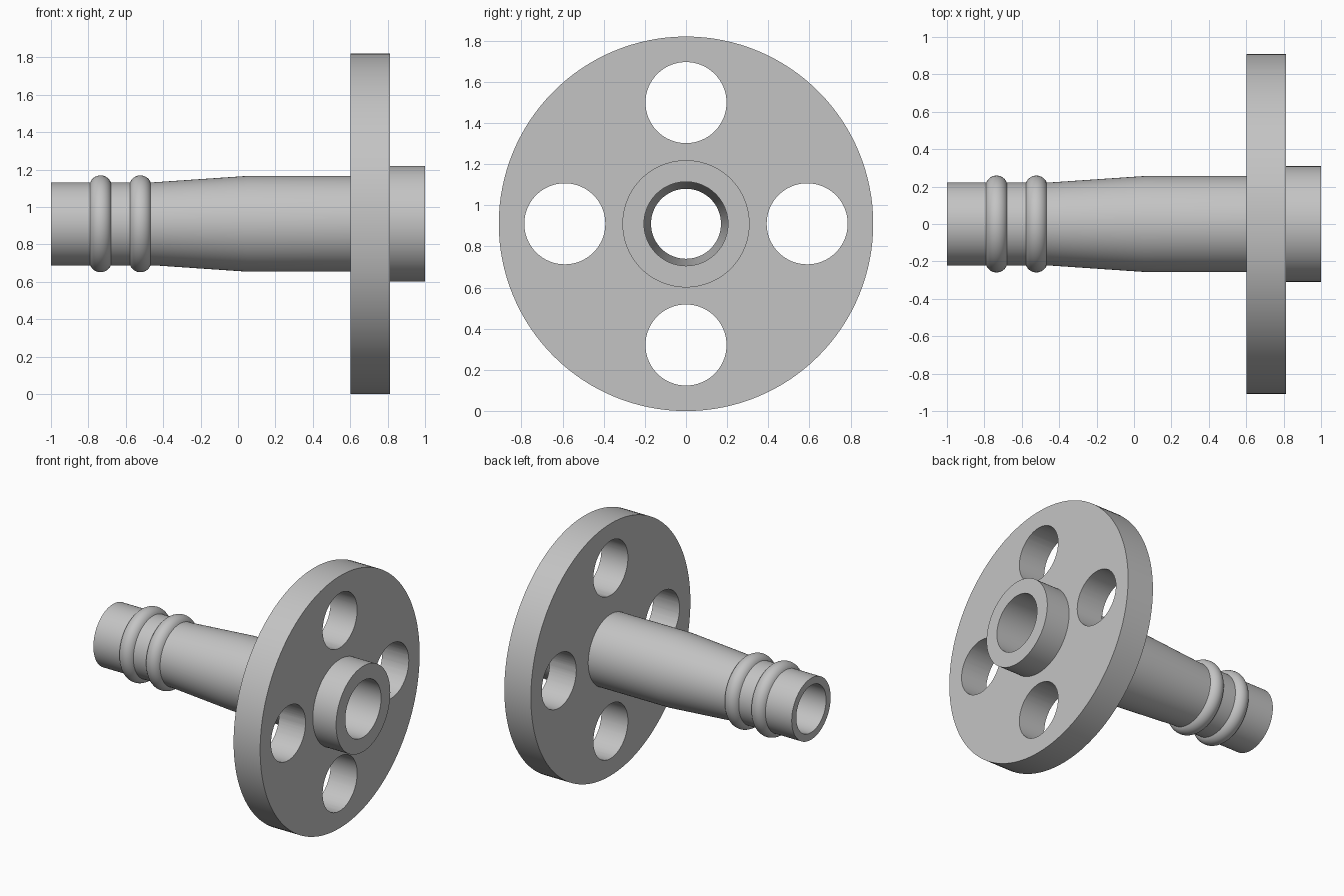
import bpy, bmesh, math
from mathutils import Matrix

if "Cube" in bpy.data.objects:
    bpy.data.objects.remove(bpy.data.objects["Cube"])

AXIS_Z = 0.91
SEGMENTS = 128

grey = bpy.data.materials.new("light grey metal")
grey.diffuse_color = (0.55, 0.55, 0.55, 1)
grey.use_nodes = True
grey.node_tree.nodes["Principled BSDF"].inputs["Base Color"].default_value = grey.diffuse_color


def lathe(name, profile):
    """Revolve a closed (x, radius) profile around the x direction."""
    bm = bmesh.new()
    rings = []
    for i in range(SEGMENTS):
        a = 2 * math.pi * i / SEGMENTS
        rings.append([bm.verts.new((x, r * math.cos(a), AXIS_Z + r * math.sin(a)))
                      for x, r in profile])
    n = len(profile)
    for i, ring in enumerate(rings):
        after = rings[(i + 1) % SEGMENTS]
        for j in range(n):
            k = (j + 1) % n
            bm.faces.new((ring[j], ring[k], after[k], after[j]))
    bmesh.ops.recalc_face_normals(bm, faces=bm.faces)
    mesh = bpy.data.meshes.new(name)
    bm.to_mesh(mesh)
    bm.free()
    obj = bpy.data.objects.new(name, mesh)
    bpy.context.collection.objects.link(obj)
    mesh.materials.append(grey)
    return obj


def bead(centre, base=0.222, half=0.055, height=0.037, steps=14):
    """Arc of a rounded ridge standing on the pipe."""
    rad = (half ** 2 + height ** 2) / (2 * height)
    span = math.asin(half / rad)
    low = base + height - rad
    return [(centre + rad * math.sin(t), low + rad * math.cos(t))
            for t in (span * (2 * i / steps - 1) for i in range(steps + 1))]


# Pipe with two beads, taper, flange and raised face, then the stepped bore
outer = [(-1, 0.222)] + bead(-0.735) + bead(-0.522) + [
    (-0.45, 0.222), (0.05, 0.256), (0.602, 0.256), (0.602, 0.91),
    (0.814, 0.91), (0.814, 0.309), (1, 0.309)]
bore = [(1, 0.204), (0.05, 0.204), (-0.45, 0.17), (-1, 0.17)]
fitting = lathe("flanged_pipe_fitting", outer + bore)

# Four bolt holes through the flange
bm = bmesh.new()
for i in range(4):
    a = i * math.pi / 2
    place = (Matrix.Translation((0.708, 0.589 * math.cos(a), AXIS_Z + 0.589 * math.sin(a)))
             @ Matrix.Rotation(math.pi / 2, 4, 'Y'))
    bmesh.ops.create_cone(bm, cap_ends=True, segments=64, radius1=0.197,
                          radius2=0.197, depth=0.5, matrix=place)
cut_mesh = bpy.data.meshes.new("bolt_hole_cutter")
bm.to_mesh(cut_mesh)
bm.free()
cut_mesh.materials.append(grey)
cutter = bpy.data.objects.new("bolt_hole_cutter", cut_mesh)
bpy.context.collection.objects.link(cutter)
cutter.hide_render = True

bpy.context.view_layer.objects.active = fitting
fitting.select_set(True)
cut = fitting.modifiers.new("bolt_holes", 'BOOLEAN')
cut.operation = 'DIFFERENCE'
cut.solver = 'EXACT'
cut.object = cutter
bpy.ops.object.modifier_apply(modifier=cut.name)
bpy.data.objects.remove(cutter)

# Smooth round surfaces with crisp rims
bpy.ops.object.shade_smooth_by_angle(angle=math.radians(30))
